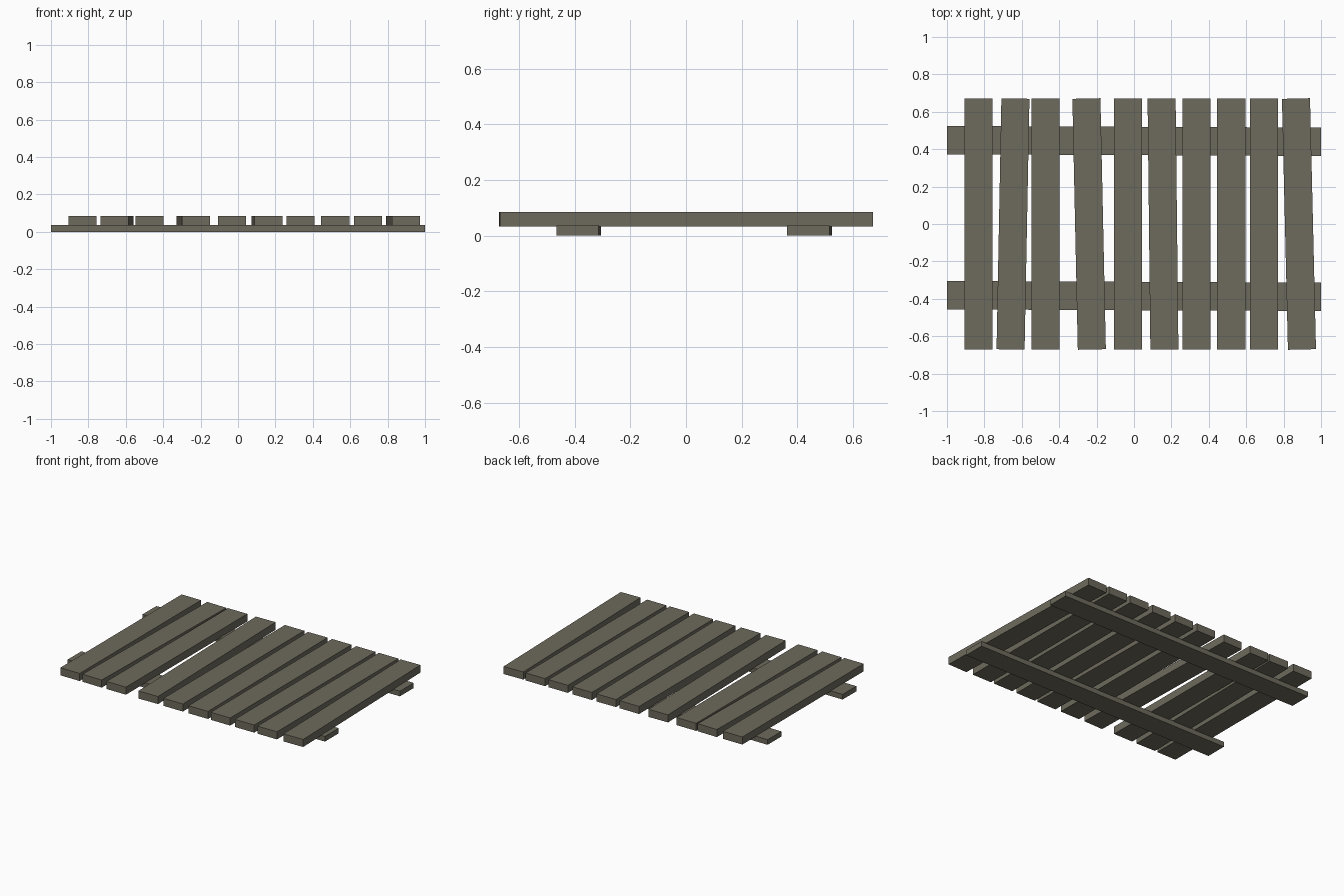
import bpy, math
from mathutils import Matrix

if "Cube" in bpy.data.objects:
    bpy.data.objects.remove(bpy.data.objects["Cube"])

wood = bpy.data.materials.new("weathered_wood")
wood.diffuse_color = (0.155, 0.143, 0.107, 1)
wood.use_nodes = True
wood.node_tree.nodes["Principled BSDF"].inputs["Base Color"].default_value = wood.diffuse_color


def board(name, size, centre, angle=0.0):
    """Box board turned about the vertical axis."""
    bpy.ops.mesh.primitive_cube_add(size=1)
    ob = bpy.context.object
    ob.name = name
    ob.data.transform(Matrix.Translation(centre)
                      @ Matrix.Rotation(angle, 4, 'Z')
                      @ Matrix.Diagonal((*size, 1)))
    ob.data.materials.append(wood)
    return ob


# Deck planks: centre x, sideways shift of the back end relative to the front
planks = [(-0.831, 0), (-0.647, 0.026), (-0.473, 0), (-0.240, -0.029),
          (-0.032, 0), (0.155, -0.015), (0.334, 0), (0.520, 0),
          (0.696, 0), (0.882, -0.032)]
for i, (x, shift) in enumerate(planks):
    board(f"plank_{i + 1}", (0.150, 1.342, 0.053), (x, 0, 0.0595),
          -math.atan2(shift, 1.342))

# Two slightly skewed rails under the planks
for name, y in (("front_rail", -0.385), ("back_rail", 0.444)):
    board(name, (1.998, 0.152, 0.036), (0, y, 0.018), -0.0045)
